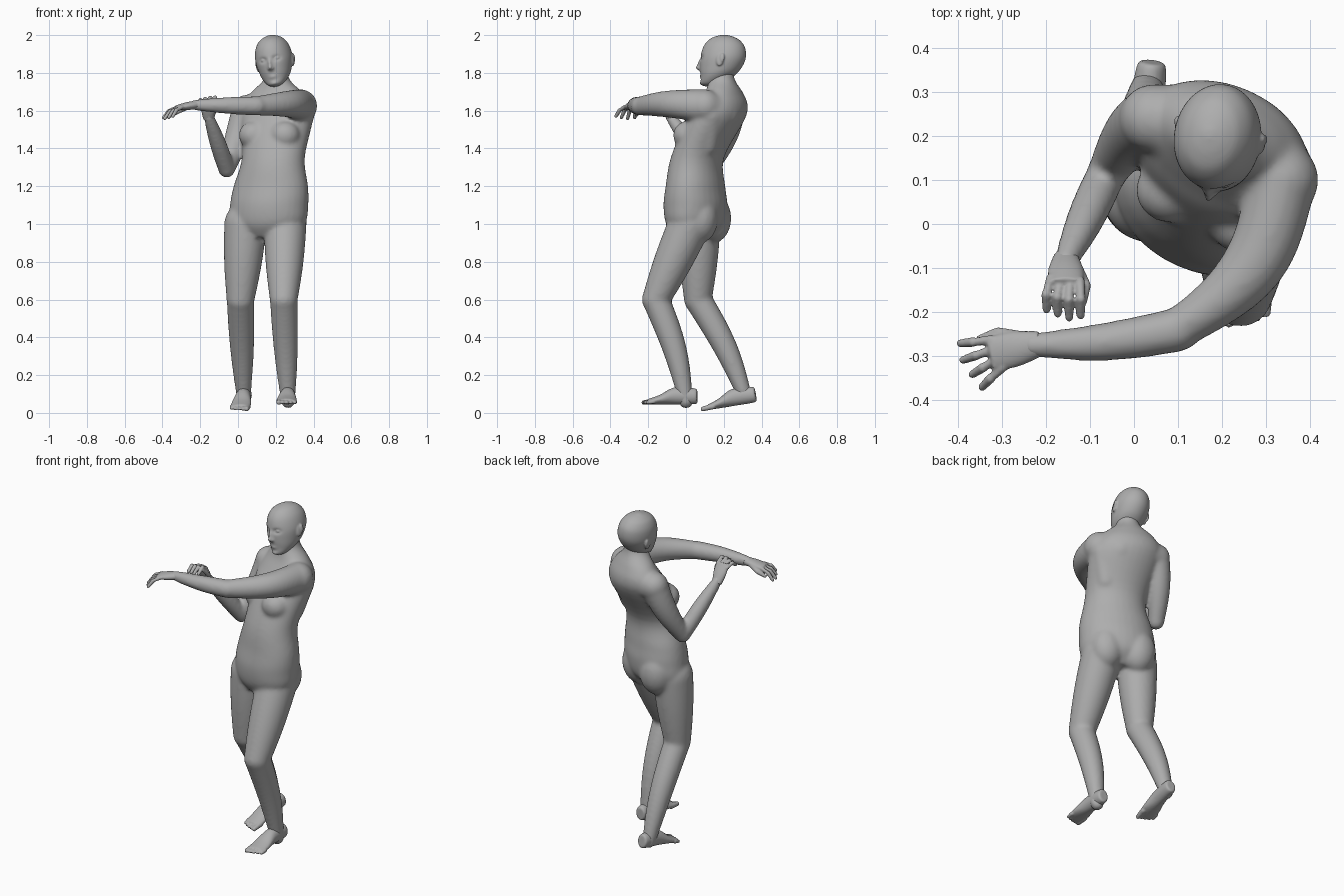
import bpy, bmesh
from math import sin, cos, pi, exp
from mathutils import Vector, Matrix

cube = bpy.data.objects.get("Cube")
if cube:
    bpy.data.objects.remove(cube, do_unlink=True)

grey = (0.42, 0.42, 0.42, 1)
skin = bpy.data.materials.new("plain_grey")
skin.use_nodes = True
skin.diffuse_color = grey
skin.node_tree.nodes["Principled BSDF"].inputs["Base Color"].default_value = grey

side_axis = Vector((1, 0, 0))
back_axis = Vector((0, 1, 0))
up_axis = Vector((0, 0, 1))
straight = Vector((0, 0, 0))
# The torso is turned towards its right
torso_side = Vector((.92, -.39, 0))
torso_front = Vector((-.39, -.92, 0))


def spline(rows, steps):
    """Smooth in-between rows through every given row."""
    result = []
    for index in range(len(rows) - 1):
        before, start = rows[max(index - 1, 0)], rows[index]
        end, after = rows[index + 1], rows[min(index + 2, len(rows) - 1)]
        for step in range(steps):
            t = step / steps
            ease = t * t * (3 - 2 * t)
            leave, arrive = t * (1 - t) ** 2 / 2, t * t * (t - 1) / 2
            result.append([b + (c - b) * ease + (c - a) * leave + (d - b) * arrive
                           for a, b, c, d in zip(before, start, end, after)])
    return result + [list(rows[-1])]


def loft(bm, rows, across, along, sides=32):
    """Skin ellipses; each row holds x, y, z, radius across and other radius."""
    other = along.cross(across)
    rings = []
    for x, y, z, wide, deep in rows:
        centre = Vector((x, y, z))
        angles = [2 * pi * k / sides for k in range(sides)]
        rings.append([bm.verts.new(centre + across * wide * cos(a) + other * deep * sin(a))
                      for a in angles])
    for lower, upper in zip(rings, rings[1:]):
        for k in range(sides):
            n = (k + 1) % sides
            bm.faces.new((lower[k], lower[n], upper[n], upper[k]))
    bm.faces.new(rings[0][::-1])
    bm.faces.new(rings[-1])


def ball(bm, centre, size):
    place = Matrix.Translation(centre) @ Matrix.Diagonal((*size, 1))
    bmesh.ops.create_uvsphere(bm, u_segments=24, v_segments=16, radius=1, matrix=place)


def bone(bm, start, end, start_radius, end_radius, bulge=0, bow=straight):
    """Tapered limb segment with round ends, a swollen middle and a sideways bow."""
    start, end = Vector(start), Vector(end)
    along = (end - start).normalized()
    across = along.orthogonal().normalized()
    rows = []
    for step in range(13):
        t = step / 12
        swell = sin(pi * t)
        radius = start_radius + (end_radius - start_radius) * t + bulge * swell
        rows.append((*(start.lerp(end, t) + bow * swell), radius, radius))
    loft(bm, rows, across, along)
    ball(bm, start, [start_radius] * 3)
    ball(bm, end, [end_radius] * 3)


def fuse(name, bm, voxel, rounds, place=Matrix.Identity(4)):
    """Weld overlapping shapes into one smooth skin."""
    bmesh.ops.transform(bm, matrix=place, verts=bm.verts)
    bmesh.ops.recalc_face_normals(bm, faces=bm.faces)
    mesh = bpy.data.meshes.new(name)
    bm.to_mesh(mesh)
    bm.free()
    mesh.materials.append(skin)
    part = bpy.data.objects.new(name, mesh)
    bpy.context.collection.objects.link(part)
    weld = part.modifiers.new("weld", "REMESH")
    weld.mode = "VOXEL"
    weld.voxel_size = voxel
    weld.use_smooth_shade = True
    soften = part.modifiers.new("soften", "SMOOTH")
    soften.factor = .5
    soften.iterations = rounds


# Torso and neck: y, z, half width, half depth; the spine leans to the left
body = bmesh.new()
torso = [(.04, .93, .1, .09), (.05, 1, .205, .145), (.05, 1.1, .215, .16), (.05, 1.2, .205, .148),
         (.06, 1.35, .172, .135), (.155, 1.55, .2, .145), (.19, 1.63, .19, .125), (.2, 1.7, .14, .09),
         (.19, 1.77, .066, .067), (.19, 1.86, .06, .062)]
loft(body, [(.15 + .055 * min(1, (z - .93) * 1.6), y, z, wide, deep)
            for y, z, wide, deep in spline(torso, 5)], torso_side, up_axis)
chest, hips = Vector((.2, .12, 1.47)), Vector((.15, .05, 1.03))
for hand_side in (-1, 1):
    offset = torso_side * hand_side * .09
    ball(body, chest + offset + torso_front * .085, (.08, .075, .075))
    ball(body, hips + offset - torso_front * .065, (.1, .095, .13))

# Legs
for hip, knee, ankle in (((.25, .02, 1), (.242, -.16, .6), (.265, 0, .06)),
                         ((.04, .07, 1), (.013, .063, .6), (.03, .315, .08))):
    bone(body, hip, knee, .113, .074, .007)
    bone(body, knee, ankle, .073, .037, .008, back_axis * .022)

# Shoulder girdle and the side of the ribs under the raised arm
left_shoulder, right_shoulder = (.332, .1, 1.625), (.045, .24, 1.605)
bone(body, (.26, .19, 1.59), left_shoulder, .1, .088)
bone(body, (.16, .22, 1.6), right_shoulder, .095, .079)
bone(body, (.325, .13, 1.58), (.29, .11, 1.42), .08, .065)

# Left arm, held across the chest
elbow, left_wrist = (.1, -.24, 1.625), (-.23, -.275, 1.63)
bone(body, left_shoulder, elbow, .088, .051, .001, Vector((.05, -.03, .01)))
bone(body, elbow, left_wrist, .051, .028, .004, back_axis * -.01)

# Right arm, bent up at the elbow
elbow, right_wrist = (-.06, .12, 1.29), (-.155, -.085, 1.57)
bone(body, right_shoulder, elbow, .077, .045, .004, back_axis * .02)
bone(body, elbow, right_wrist, .044, .027, .008)
fuse("body", body, .01, 10)

# Head: y, z, half width, half depth, from crown to chin
head = bmesh.new()
skull = [(.01, .13, .01, .01), (.01, .12, .04, .05), (.01, .1, .068, .086), (.01, .06, .09, .113),
         (.005, 0, .098, .12), (-.01, -.06, .086, .104), (-.03, -.1, .07, .078),
         (-.06, -.135, .04, .045), (-.065, -.147, .01, .015)]
loft(head, [(0, *row) for row in spline(skull, 7)], side_axis, up_axis, 96)

# Soft pushes on the face: x, z, width, height, strength
nose_tip, nose_bridge = (0, -.046, .012, .013, .026), (0, -.02, .01, .02, .014)
mouth, chin = (0, -.095, .02, .01, .006), (0, -.13, .02, .01, .007)
sockets = [(s * .036, 0, .02, .012, -.015) for s in (-1, 1)]
for v in head.verts:
    if v.co.y < -.03:
        v.co.y -= sum(push * exp(-((v.co.x - x) / wide) ** 2 - ((v.co.z - z) / high) ** 2)
                      for x, z, wide, high, push in (nose_tip, nose_bridge, mouth, chin, *sockets))
for s in (-1, 1):
    eye, nostril = (s * .036, -.09, 0), (s * .01, -.115, -.05)
    ear, ear_rim = (s * .096, .01, -.02), (s * .102, .024, -.01)
    ball(head, eye, (.015, .014, .009))
    ball(head, nostril, (.008, .012, .007))
    ball(head, ear, (.008, .02, .034))
    ball(head, ear_rim, (.007, .012, .024))
head_tilt = Matrix.Rotation(-.22, 4, "Z") @ Matrix.Rotation(-.19, 4, "Y")
fuse("head", head, .005, 2, Matrix.Translation((.19, .19, 1.872)) @ head_tilt)


def hand(name, wrist, turn, mirror, spread, curl):
    """Palm down, fingers towards the front, thumb on +x before mirroring."""
    bm = bmesh.new()
    palm = [(.02, .028, .022), (-.04, .04, .021), (-.1, .04, .013)]
    loft(bm, [(0, y, 0, wide, deep) for y, wide, deep in spline(palm, 5)], side_axis, back_axis)
    for finger in range(4):
        fan = spread * (.5 - finger)
        reach = .05 - .004 * abs(finger - 1)
        joint = Vector((.032 - .022 * finger, -.09 + .004 * finger, 0))
        for bend in (curl, curl * 3):
            tip = joint + reach * Vector((sin(fan) * cos(bend), -cos(fan) * cos(bend), -sin(bend)))
            bone(bm, joint, tip, .011, .009)
            joint = tip
    thumb_root, thumb_joint, thumb_tip = (.02, -.02, 0), (.045, -.075, -.02), (.04, -.12, -.035)
    bone(bm, thumb_root, thumb_joint, .016, .012)
    bone(bm, thumb_joint, thumb_tip, .012, .009)
    flip = Matrix.Diagonal((mirror, 1, 1, 1))
    fuse(name, bm, .0045, 1, Matrix.Translation(wrist) @ turn @ flip)


droop = Matrix.Rotation(.15, 4, "X")
hand("left_hand", left_wrist, Matrix.Rotation(-1.35, 4, "Z") @ droop, -1, .2, .25)
hand("right_hand", right_wrist, Matrix.Rotation(-1.05, 4, "X"), 1, .12, .55)


def foot(name, ankle, turn, mirror):
    """Sole on the ground, big toe on -x before mirroring."""
    bm = bmesh.new()
    sole = [(.06, .045, .02, .03), (.045, .048, .034, .042), (-.06, .05, .041, .045),
            (-.14, .03, .053, .025), (-.2, .02, .05, .014)]
    loft(bm, [(0, *row) for row in spline(sole, 5)], side_axis, back_axis)
    for toe in range(5):
        x = -.038 + .021 * toe
        thick = .012 if toe else .016
        bone(bm, (x, -.17, .02), (x, -.225 + .0015 * toe ** 2, .015), thick, thick * .8)
    flip = Matrix.Diagonal((mirror, 1, 1, 1))
    fuse(name, bm, .005, 3, Matrix.Translation(ankle) @ turn @ flip)


foot("left_foot", (.265, 0, .04), Matrix.Rotation(-.05, 4, "Z"), 1)
foot("right_foot", (.035, .317, .042), Matrix.Rotation(-.12, 4, "Z") @ Matrix.Rotation(.16, 4, "X"), -1)
